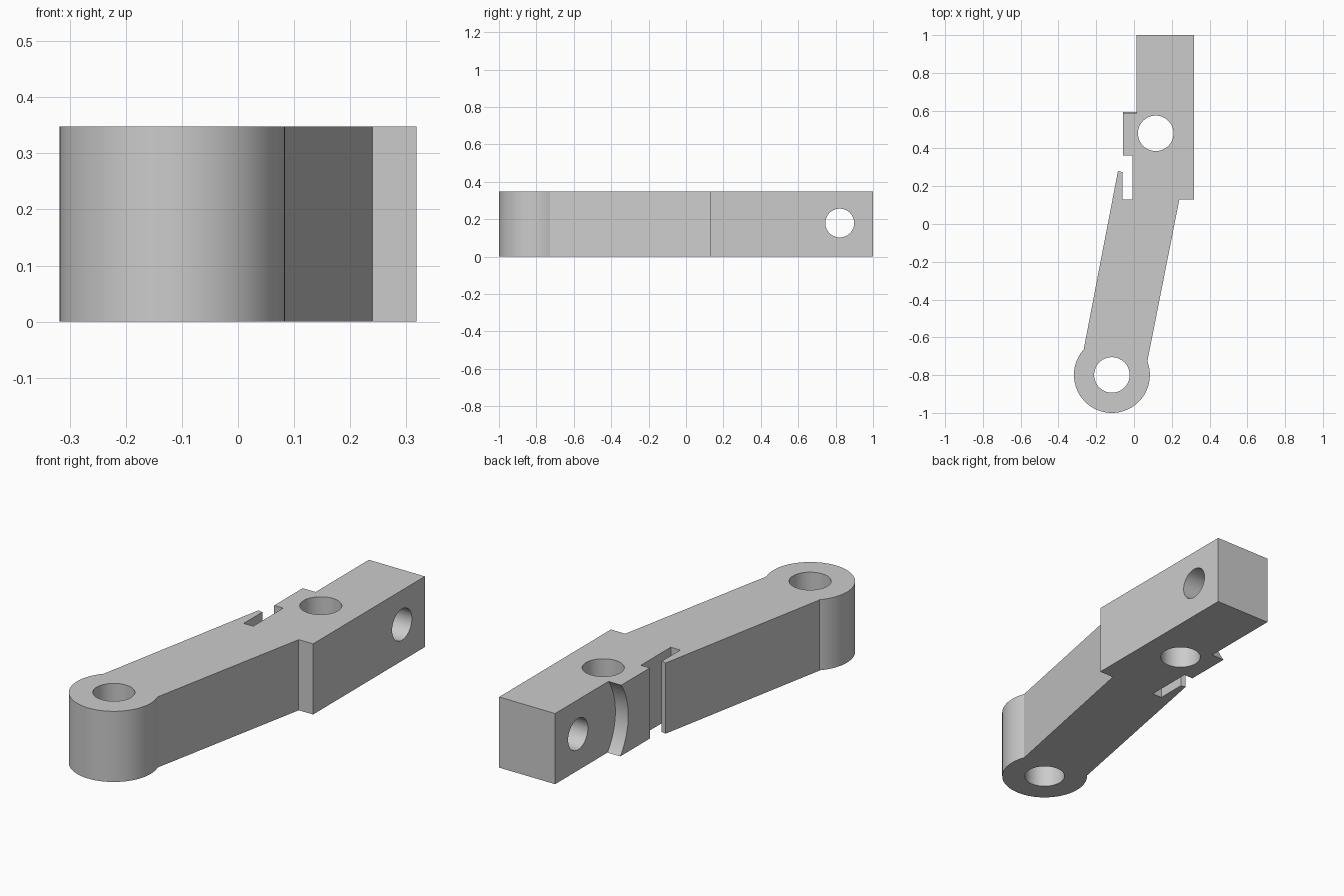
import bpy, bmesh
from math import radians, cos, sin
from mathutils import Matrix, Vector

if "Cube" in bpy.data.objects:
    bpy.data.objects.remove(bpy.data.objects["Cube"], do_unlink=True)

HEIGHT = 0.348
PIVOT = (-0.117, -0.799)      # centre of the rounded end
PIVOT_R = 0.201
BORE_R = 0.094
CROSS = (0.822, 0.179)        # y, z of the cross hole
SIDE_X = 0.013                # flat side of the block beside the ridge

grey = bpy.data.materials.new("light grey")
grey.use_nodes = True
colour = (0.6, 0.6, 0.6, 1)
grey.diffuse_color = colour
grey.node_tree.nodes["Principled BSDF"].inputs["Base Color"].default_value = colour


def add_object(name, bm):
    bmesh.ops.recalc_face_normals(bm, faces=bm.faces)
    mesh = bpy.data.meshes.new(name)
    bm.to_mesh(mesh)
    bm.free()
    mesh.materials.append(grey)
    obj = bpy.data.objects.new(name, mesh)
    bpy.context.collection.objects.link(obj)
    return obj


def extrude_profile(name, points, height):
    bm = bmesh.new()
    face = bm.faces.new([bm.verts.new((x, y, 0)) for x, y in points])
    top = bmesh.ops.extrude_face_region(bm, geom=[face])["geom"]
    bmesh.ops.translate(bm, vec=(0, 0, height),
                        verts=[v for v in top if isinstance(v, bmesh.types.BMVert)])
    return add_object(name, bm)


def cylinder(name, start, axis, length, radius):
    bm = bmesh.new()
    turn = Vector((0, 0, 1)).rotation_difference(Vector(axis)).to_matrix().to_4x4()
    matrix = Matrix.Translation(start) @ turn @ Matrix.Translation((0, 0, length / 2))
    bmesh.ops.create_cone(bm, cap_ends=True, segments=96, radius1=radius,
                          radius2=radius, depth=length, matrix=matrix)
    return add_object(name, bm)


# Outline: block, arm, rounded end, slotted finger and ridge
arc = [(PIVOT[0] + PIVOT_R * cos(radians(a)), PIVOT[1] + PIVOT_R * sin(radians(a)))
       for a in range(21, -227, -4)]
outline = [(SIDE_X, 1), (0.318, 1), (0.318, 0.13), (0.24, 0.13)] + arc + [
    (-0.265, -0.657), (-0.085, 0.28), (-0.06, 0.275), (-0.06, 0.13),
    (-0.008, 0.13), (-0.008, 0.363), (-0.057, 0.363),
    (-0.057, 0.65), (SIDE_X, 0.65)]
arm = extrude_profile("lever_arm", outline, HEIGHT)

# Bores, cross hole and the round relief that hollows the ridge
cutters = [
    cylinder("ridge_relief_cutter", (SIDE_X, *CROSS), (-1, 0, 0), 0.3, 0.291),
    cylinder("pivot_bore_cutter", (*PIVOT, -0.1), (0, 0, 1), 0.6, BORE_R),
    cylinder("block_bore_cutter", (0.115, 0.48, -0.1), (0, 0, 1), 0.6, BORE_R),
    cylinder("cross_hole_cutter", (-0.3, *CROSS), (1, 0, 0), 0.9, 0.077),
]
bpy.ops.object.select_all(action="DESELECT")
arm.select_set(True)
bpy.context.view_layer.objects.active = arm
for cutter in cutters:
    cutter.hide_render = True
    mod = arm.modifiers.new(cutter.name, "BOOLEAN")
    mod.operation = "DIFFERENCE"
    mod.solver = "EXACT"
    mod.object = cutter
    bpy.ops.object.modifier_apply(modifier=mod.name)
    bpy.data.objects.remove(cutter, do_unlink=True)

bpy.ops.object.shade_smooth_by_angle(angle=radians(25))
